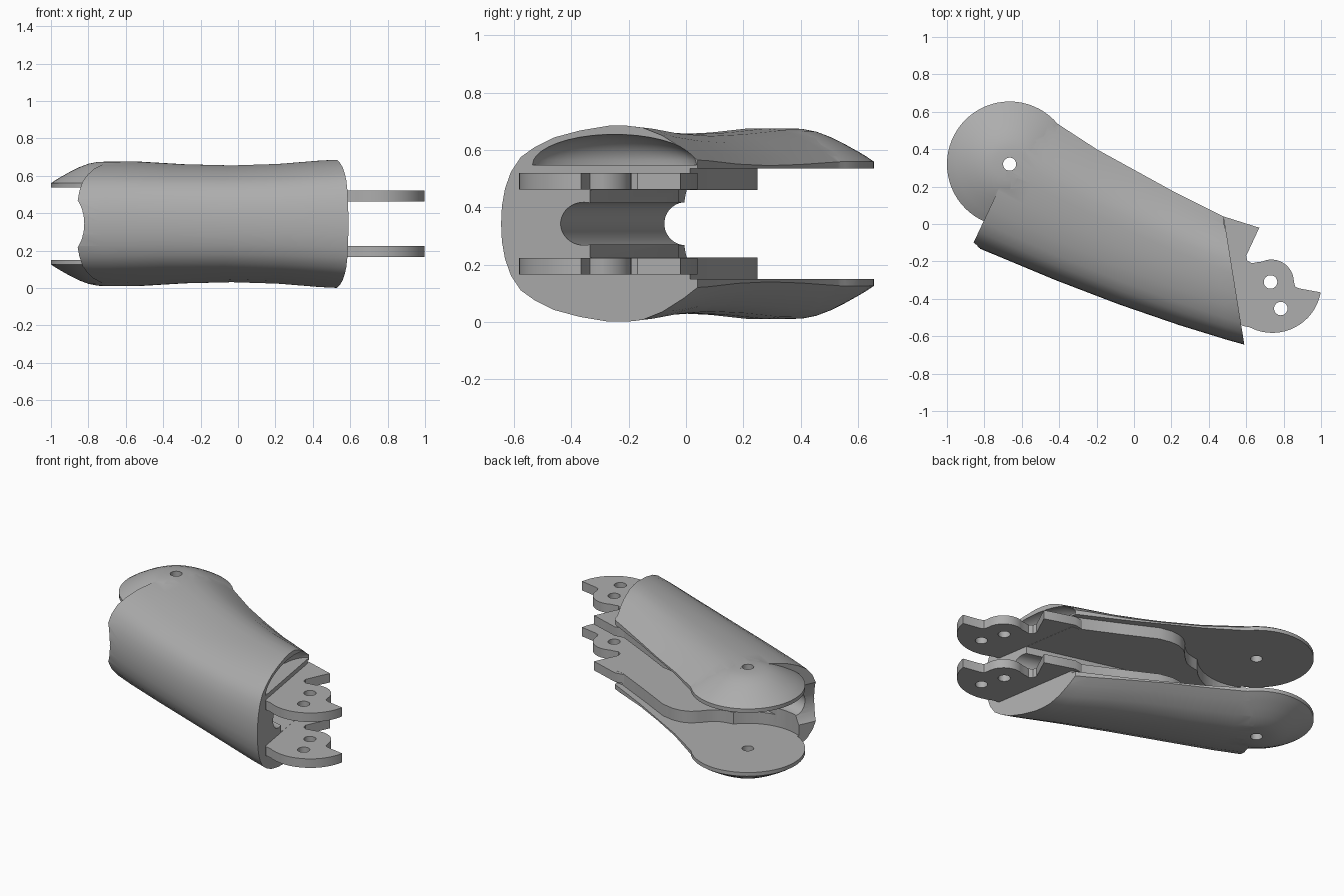
import bpy, bmesh, math
from mathutils import Vector

MID = 0.343                       # height of the symmetry plane
PIVOT = Vector((-0.665, 0.32))    # centre of the round joint ears

old = bpy.data.objects.get("Cube")
if old:
    bpy.data.objects.remove(old, do_unlink=True)

grey = bpy.data.materials.new("plain grey")
grey.use_nodes = True
COLOUR = (0.42, 0.42, 0.42, 1)
grey.diffuse_color = COLOUR
grey.node_tree.nodes["Principled BSDF"].inputs["Base Color"].default_value = COLOUR


def finish(name, bm):
    bmesh.ops.recalc_face_normals(bm, faces=bm.faces)
    mesh = bpy.data.meshes.new(name)
    bm.to_mesh(mesh)
    bm.free()
    ob = bpy.data.objects.new(name, mesh)
    mesh.materials.append(grey)
    bpy.context.collection.objects.link(ob)
    return ob


def loft(name, rings):
    bm = bmesh.new()
    loops = [[bm.verts.new(p) for p in ring] for ring in rings]
    n = len(loops[0])
    for a, b in zip(loops, loops[1:]):
        for i in range(n):
            j = (i + 1) % n
            bm.faces.new((a[i], a[j], b[j], b[i]))
    bm.faces.new(loops[0])
    bm.faces.new(loops[-1])
    return finish(name, bm)


def prism(name, outline, low, high):
    return loft(name, [[(x, y, MID + z) for x, y in outline] for z in (low, high)])


def circle(c, r, n=64, start=0, end=360):
    full = abs(end - start) == 360
    steps = n if full else n - 1
    angles = [math.radians(start + (end - start) * i / steps) for i in range(n)]
    return [(c[0] + r * math.cos(a), c[1] + r * math.sin(a)) for a in angles]


def rod(name, a, b, r):
    a, b = Vector(a), Vector(b)
    turn = (b - a).to_track_quat('Z', 'Y')
    return loft(name, [[p + turn @ Vector((x, y, 0)) for x, y in circle((0, 0), r, 48)]
                       for p in (a, b)])


def combine(ob, other, operation):
    mod = ob.modifiers.new(operation, 'BOOLEAN')
    mod.operation, mod.solver, mod.object = operation, 'EXACT', other
    other.hide_render = True
    bpy.ops.object.select_all(action='DESELECT')
    bpy.context.view_layer.objects.active = ob
    ob.select_set(True)
    bpy.ops.object.modifier_apply(modifier=mod.name)
    bpy.data.objects.remove(other, do_unlink=True)


def smooth(ob):
    bpy.ops.object.select_all(action='DESELECT')
    bpy.context.view_layer.objects.active = ob
    ob.select_set(True)
    bpy.ops.object.shade_smooth_by_angle(angle=math.radians(28))


# Shell: rounded section swept from the ear end to the lug end
half = [(0, 0), (.004, .18), (.02, .36), (.05, .53), (.1, .68), (.17, .78), (.27, .88),
        (.4, .95), (.55, 1), (.64, 1), (.72, .98), (.82, .9), (.93, .76), (1, .65)]
section = half + [(v, -h) for v, h in reversed(half[1:])]
stations = [((-.865, -.115), (-.52, .62), .333), ((-.72, -.175), (-.40, .53), .332),
            ((-.42, -.30), (-.2, .4), .318), ((-.08, -.43), (0, .29), .312),
            ((.24, -.54), (.2, .18), .32), ((.50, -.62), (.40, .08), .338),
            ((.59, -.645), (.48, .04), .342)]
rings = []
for front, back, height in stations:
    f, b = Vector(front), Vector(back)
    rings.append([(*f.lerp(b, v), MID + h * height) for v, h in section])
shell = loft("shell", rings)

# Domed ears, one above and one below
dome = [(.335, .193), (.335, .217), (.31, .234), (.285, .249), (.235, .277), (.185, .302),
        (.135, .321), (.085, .331), (.01, .333)]
for side in (1, -1):
    ear = loft("ear", [[(x, y, MID + side * z) for x, y in circle(PIVOT, r)]
                       for r, z in dome])
    combine(shell, ear, 'UNION')

# Open slot between the two cheeks, and the recess for the mating joint
slot = [(.9, -.43), (.6, -.35), (-.64, -.02), (-.8, .3), (-.8, .9), (.9, .9)]
combine(shell, prism("slot", slot, -.118, .118), 'DIFFERENCE')
combine(shell, prism("pocket", circle(PIVOT, .346), -.193, .193), 'DIFFERENCE')
step = [(-.46, .1), (-.42, .09), (-.36, .1), (-.31, .115), (-.27, .145), (-.23, .19),
        (-.19, .225), (-.14, .245), (-.08, .25), (0, .235), (.2, .135), (.44, .02),
        (.6, 0), (.6, .3), (-.3, .85), (-.7, .7)]
combine(shell, prism("step", step, -.193, .193), 'DIFFERENCE')

# Tendon groove along the floor and curved notch at the ear end
combine(shell, rod("groove", (.8, -.425, MID), (-.9, .03, MID), .075), 'DIFFERENCE')
combine(shell, rod("notch", (-1.16, -.4, MID), (-.87, .22, MID), .193), 'DIFFERENCE')

# Hollow under the rim at the lug end
for side in (1, -1):
    bm = bmesh.new()
    bmesh.ops.create_uvsphere(bm, u_segments=40, v_segments=20, radius=1)
    cut = bmesh.ops.bisect_plane(bm, geom=bm.verts[:] + bm.edges[:] + bm.faces[:],
                                 plane_co=(0, 0, 0), plane_no=(0, 0, -1), clear_outer=True)
    rim = [e for e in cut["geom_cut"] if isinstance(e, bmesh.types.BMEdge)]
    bmesh.ops.contextual_create(bm, geom=rim)
    for v in bm.verts:
        x, y, z = v.co
        v.co = (.545 + .13 * x - .05 * y, -.25 + .29 * y, MID + side * (.205 + .108 * z))
    combine(shell, finish("rim_hollow", bm), 'DIFFERENCE')

# Pivot hole through both ears
combine(shell, rod("pivot_hole", (*PIVOT, -1), (*PIVOT, 2), .035), 'DIFFERENCE')
smooth(shell)

# Pair of lug plates with two holes each
boss, outer = (.735, -.31), (.74, -.32)
lug_outline = ([(.42, .03), (.48, .04), (.67, -.02), (.6, -.17), (.605, -.195), (.63, -.21),
                (.655, -.205)] + circle(boss, .12, 14, 115, 0)
               + [(.862, -.335), (.885, -.345)] + circle(outer, .262, 24, -10, -118)
               + [(.58, -.545), (.45, -.4)])
for name, side in (("upper_lug_plate", 1), ("lower_lug_plate", -1)):
    plate = prism(name, lug_outline, side * .119, side * .177)
    for c in ((.73, -.31), (.785, -.452)):
        combine(plate, rod("lug_hole", (*c, -1), (*c, 2), .036), 'DIFFERENCE')
    smooth(plate)
